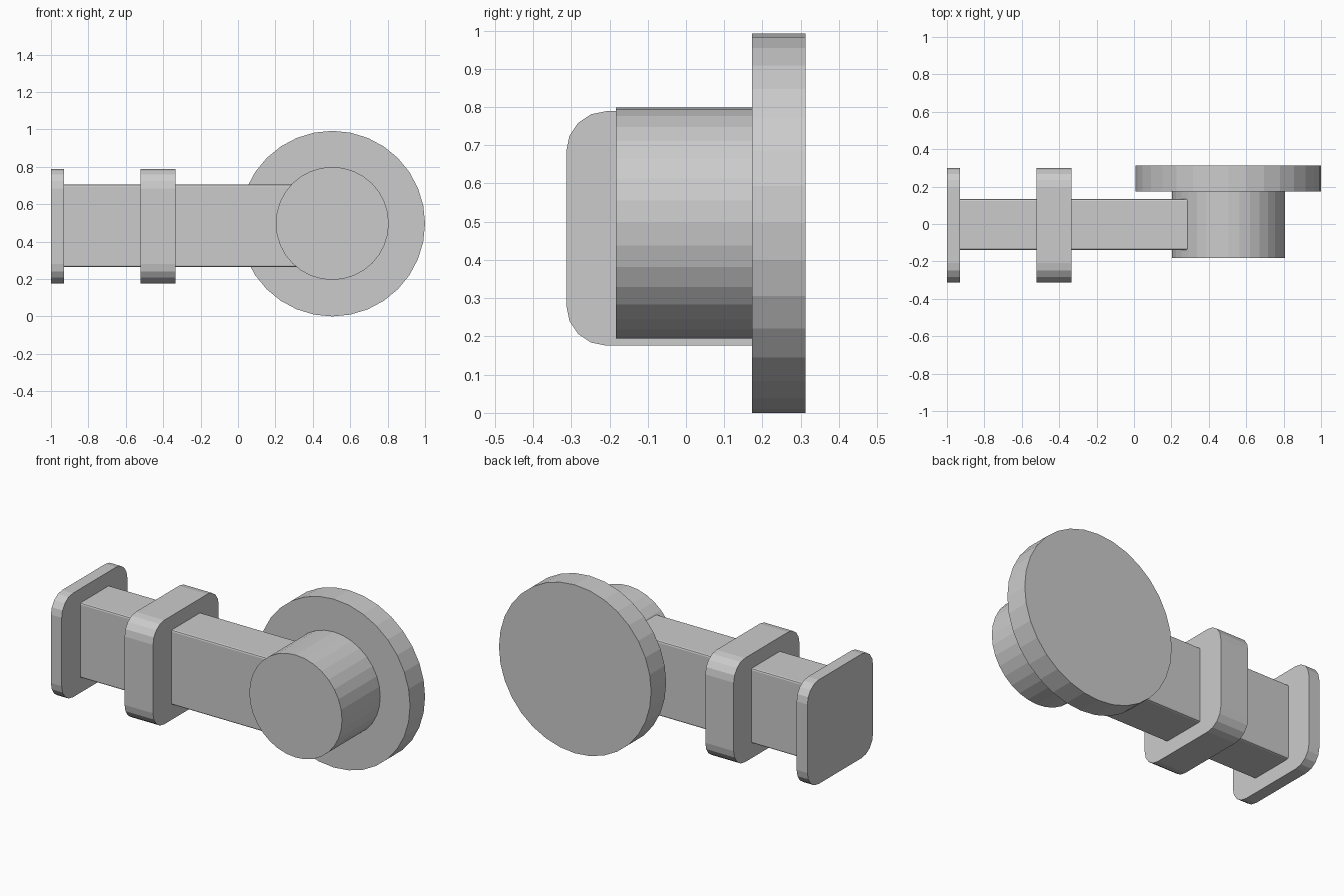
import bpy, bmesh
from math import cos, sin, pi

if "Cube" in bpy.data.objects:
    bpy.data.objects.remove(bpy.data.objects["Cube"])


def prism(name, profile, axis, start, end):
    """Extrude a closed 2D outline along x (outline is y, z) or y (outline is x, z)."""
    bm = bmesh.new()
    place = (lambda a, b, d: (d, a, b)) if axis == 'x' else (lambda a, b, d: (a, d, b))
    face = bm.faces.new([bm.verts.new(place(a, b, start)) for a, b in profile])
    ext = bmesh.ops.extrude_face_region(bm, geom=[face], use_keep_orig=True)
    verts = [g for g in ext['geom'] if isinstance(g, bmesh.types.BMVert)]
    bmesh.ops.translate(bm, verts=verts, vec=place(0, 0, end - start))
    bmesh.ops.recalc_face_normals(bm, faces=bm.faces)
    mesh = bpy.data.meshes.new(name)
    bm.to_mesh(mesh)
    bm.free()
    obj = bpy.data.objects.new(name, mesh)
    bpy.context.collection.objects.link(obj)
    return obj


def circle(cx, cz, r, sides=32):
    return [(cx + r * cos(2 * pi * i / sides), cz + r * sin(2 * pi * i / sides))
            for i in range(sides)]


def rounded_rect(y0, y1, z0, z1, r, segments):
    corners = [(y1 - r, z1 - r), (y0 + r, z1 - r), (y0 + r, z0 + r), (y1 - r, z0 + r)]
    return [(cy + r * cos(a), cz + r * sin(a))
            for q, (cy, cz) in enumerate(corners)
            for a in [pi / 2 * (q + i / segments) for i in range(segments + 1)]]


# Wide disc and the narrower hub in front of it
prism("wheel_disc", circle(0.504, 0.496, 0.496), 'y', 0.173, 0.313)
prism("wheel_hub", circle(0.504, 0.497, 0.302), 'y', -0.183, 0.18)

# Shaft running sideways into the hub
prism("shaft", rounded_rect(-0.139, 0.133, 0.263, 0.705, 0.01, 2), 'x', -0.94, 0.48)

# Rounded square end plate and thicker collar
plate = rounded_rect(-0.313, 0.299, 0.176, 0.789, 0.105, 4)
prism("end_plate", plate, 'x', -1.0, -0.93)
prism("collar", plate, 'x', -0.52, -0.335)
